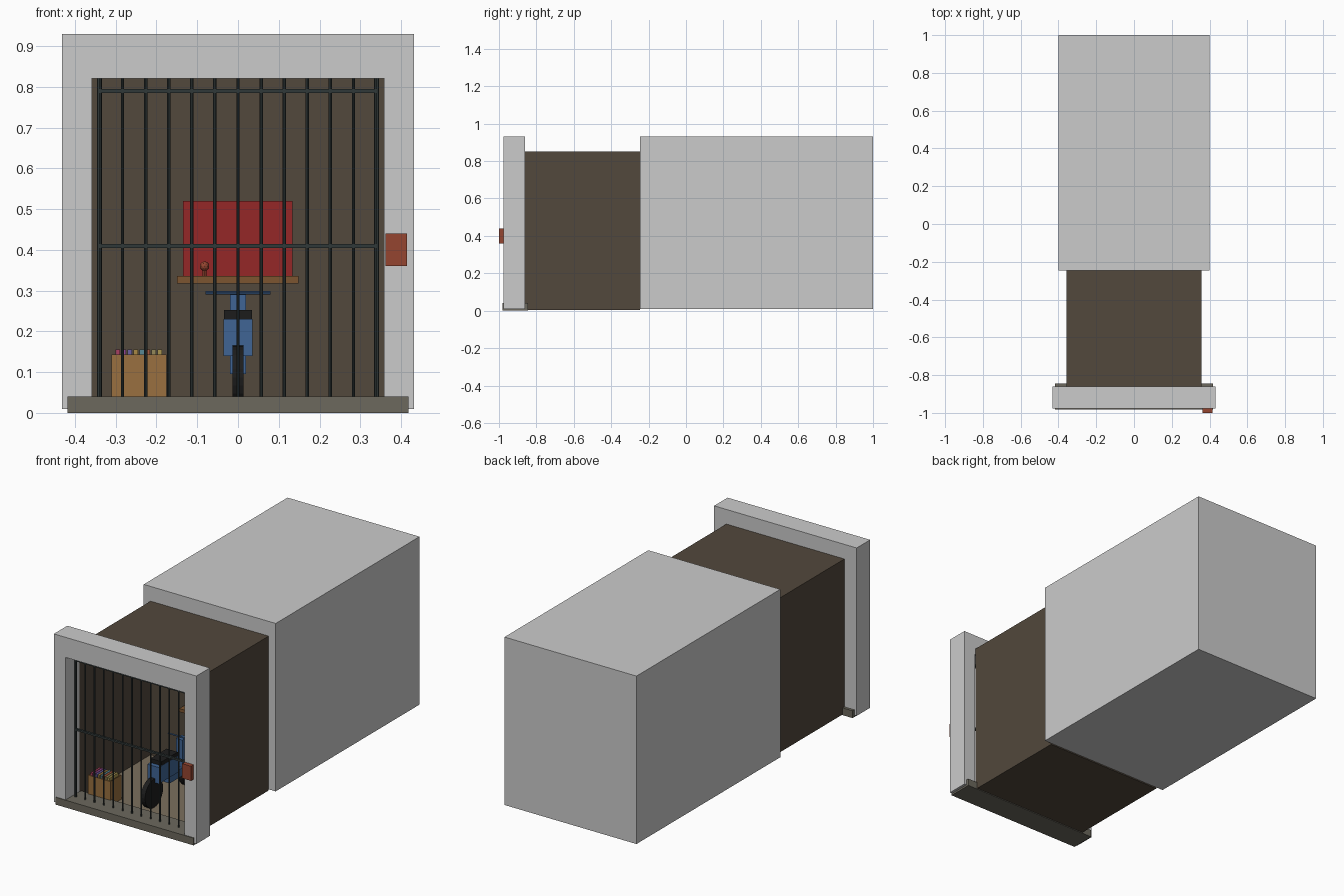
import bpy, bmesh, math
from mathutils import Vector, Matrix

if "Cube" in bpy.data.objects:
    bpy.data.objects.remove(bpy.data.objects["Cube"])

mats = {}
def paint(ob, col):
    if col:
        if col not in mats:
            m = bpy.data.materials.new("colour_%d" % len(mats))
            m.diffuse_color = (*col, 1)
            m.use_nodes = True
            m.node_tree.nodes["Principled BSDF"].inputs["Base Color"].default_value = m.diffuse_color
            mats[col] = m
        ob.data.materials.append(mats[col])

def finish(bm, name, col):
    bmesh.ops.recalc_face_normals(bm, faces=bm.faces)
    me = bpy.data.meshes.new(name)
    bm.to_mesh(me)
    bm.free()
    ob = bpy.data.objects.new(name, me)
    bpy.context.collection.objects.link(ob)
    paint(ob, col)
    return ob

def box(name, x, y, z, col=None, open_dir=None):
    """Box from (min, max) ranges; open_dir removes the face pointing that way."""
    bm = bmesh.new()
    bmesh.ops.create_cube(bm, size=1)
    for v in bm.verts:
        v.co = Vector([r[0] if c < 0 else r[1] for c, r in zip(v.co, (x, y, z))])
    if open_dir:
        bm.normal_update()
        gone = [f for f in bm.faces if f.normal.dot(Vector(open_dir)) > 0.9]
        bmesh.ops.delete(bm, geom=gone, context='FACES')
    return finish(bm, name, col)

def rod(name, a, b, r, col, n=8):
    a, b = Vector(a), Vector(b)
    d = b - a
    mat = Matrix.Translation((a + b) / 2) @ d.to_track_quat('Z', 'Y').to_matrix().to_4x4()
    bm = bmesh.new()
    bmesh.ops.create_cone(bm, cap_ends=True, segments=n, radius1=r, radius2=r,
                          depth=d.length, matrix=mat)
    return finish(bm, name, col)

def ball(name, c, r, col):
    bm = bmesh.new()
    bmesh.ops.create_icosphere(bm, subdivisions=2, radius=r, matrix=Matrix.Translation(c))
    return finish(bm, name, col)

BROWN, TAN, STEEL = (.085, .065, .045), (.2, .16, .11), (.03, .04, .04)
RED, LATCH, WOOD = (.3, .02, .02), (.3, .06, .03), (.2, .09, .03)
BLUE, BLACK, CRATE, SILL = (.05, .13, .3), (.012, .012, .012), (.32, .16, .05), (.15, .14, .11)

# building mass behind, and the portal frame in front
box("rear_block", (-.4, .4), (-.245, 1), (.01, .93))
bm = bmesh.new()
outline = [(-.432, .01), (-.36, .01), (-.36, .82), (.36, .82), (.36, .01), (.432, .01), (.432, .93), (-.432, .93)]
f = bm.faces.new([bm.verts.new((x, -.977, z)) for x, z in outline])
ext = bmesh.ops.extrude_face_region(bm, geom=[f])
bmesh.ops.translate(bm, vec=(0, .117, 0), verts=[v for v in ext["geom"] if isinstance(v, bmesh.types.BMVert)])
finish(bm, "door_frame", None)
box("door_sill", (-.418, .418), (-.981, -.845), (0, .04), SILL)

# room shell open to the front, with a lighter floor
box("room_shell", (-.358, .358), (-.86, -.246), (.004, .85), BROWN, (0, -1, 0))
box("room_floor", (-.356, .356), (-.86, -.248), (.006, .01), TAN)

# barred gate and its lock
for i in range(13):
    x = -.34 + i * .68 / 12
    r = .006 if i in (0, 12) else .0042
    rod("gate_bar", (x, -.918, .035), (x, -.918, .82), r, STEEL)
for z in (.41, .79):
    box("gate_rail", (-.34, .34), (-.924, -.912), (z - .005, z + .005), STEEL)
box("lock_box", (.362, .415), (-1, -.975), (.36, .44), LATCH)

# back wall shelf, red panel and trinket
box("shelf", (-.15, .148), (-.295, -.248), (.318, .336), WOOD)
box("red_panel", (-.135, .134), (-.262, -.25), (.336, .52), RED)
ball("trinket", (-.082, -.278, .36), .012, LATCH)
rod("trinket_base", (-.082, -.278, .336), (-.082, -.278, .352), .005, LATCH)

# open crate filled with coloured sleeves
crate = box("crate", (-.31, -.175), (-.855, -.76), (.01, .143), CRATE, (0, 0, 1))
sol = crate.modifiers.new("wall", 'SOLIDIFY')
sol.thickness = .006
sleeves = [(.4, .05, .12), (.3, .07, .3), (.15, .12, .35), (.4, .25, .06), (.1, .25, .3),
           (.4, .1, .05), (.3, .25, .1), (.4, .3, .08)]
for i, c in enumerate(sleeves):
    x = -.301 + i * .0148
    box("sleeve", (x, x + .011), (-.847, -.768), (.02, .155), c)

# scooter, tail toward the gate
for name, y in (("rear_wheel", -.745), ("front_wheel", -.42)):
    rod(name, (-.013, y, .087), (.013, y, .087), .078, BLACK, 24)
box("scooter_body", (-.035, .035), (-.735, -.56), (.14, .23), BLUE)
box("scooter_seat", (-.034, .034), (-.71, -.57), (.228, .252), BLACK)
box("footboard", (-.02, .02), (-.62, -.47), (.095, .14), BLUE)
box("front_column", (-.02, .02), (-.51, -.46), (.095, .29), BLUE)
rod("handlebar", (-.08, -.49, .295), (.08, -.49, .295), .004, BLUE)
